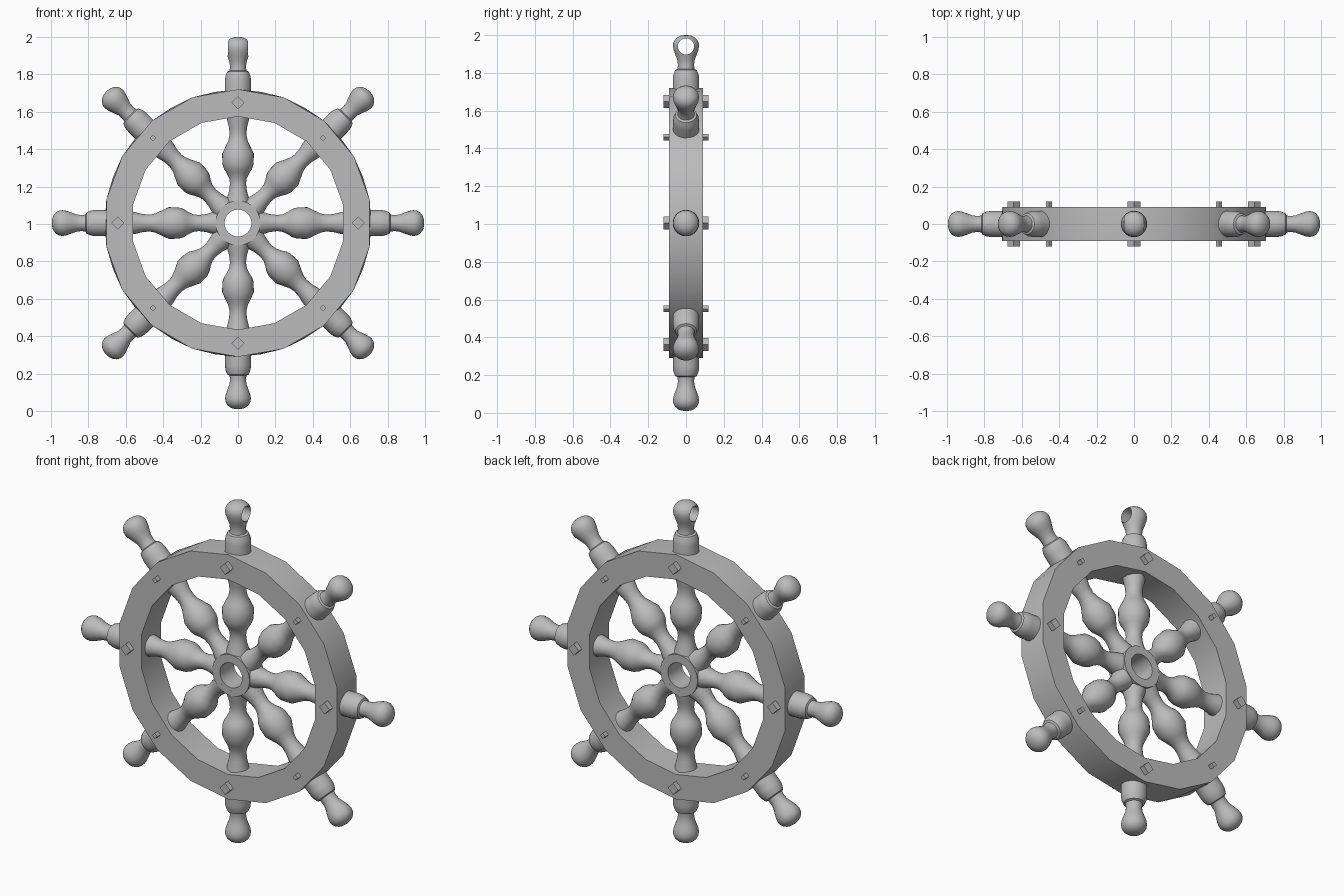
import bpy, bmesh
from math import pi, sin, cos, radians

cube = bpy.data.objects.get("Cube")
if cube:
    bpy.data.objects.remove(cube, do_unlink=True)

CENTRE = 1.005
SPOKES = 8

grey = bpy.data.materials.new("plain grey")
grey.use_nodes = True
grey.diffuse_color = (0.5, 0.5, 0.5, 1)
grey.node_tree.nodes["Principled BSDF"].inputs["Base Color"].default_value = (0.5, 0.5, 0.5, 1)


def finish(bm, name, turn=0.0):
    """Turn a bmesh into an object hung on the wheel axle."""
    bmesh.ops.recalc_face_normals(bm, faces=bm.faces)
    mesh = bpy.data.meshes.new(name)
    bm.to_mesh(mesh)
    bm.free()
    obj = bpy.data.objects.new(name, mesh)
    obj.location = (0, 0, CENTRE)
    obj.rotation_euler = (0, turn, 0)
    mesh.materials.append(grey)
    bpy.context.collection.objects.link(obj)
    return obj


def smooth(obj, angle=30):
    bpy.ops.object.select_all(action='DESELECT')
    obj.select_set(True)
    bpy.context.view_layer.objects.active = obj
    bpy.ops.object.shade_smooth_by_angle(angle=radians(angle))


def bridge(bm, a, b):
    for i in range(len(a)):
        j = (i + 1) % len(a)
        bm.faces.new((a[i], a[j], b[j], b[i]))


def ring(name, loops, n):
    """Closed band from (radius, y, is_round) loops of n points about the y axis."""
    bm = bmesh.new()
    made = []
    for r, y, is_round in loops:
        loop = []
        for i in range(n):
            a = 2 * pi * i / n
            # odd points of a straight-sided loop sit on the chord
            s = r if is_round or i % 2 == 0 else r * cos(2 * pi / n)
            loop.append(bm.verts.new((s * sin(a), y, s * cos(a))))
        made.append(loop)
    for k in range(len(made)):
        bridge(bm, made[k], made[(k + 1) % len(made)])
    return finish(bm, name)


def turned(name, profile, turn, n=28):
    """Lathed rod from (distance along spoke, radius) points."""
    bm = bmesh.new()
    loops = [[bm.verts.new((r * cos(2 * pi * i / n), r * sin(2 * pi * i / n), d))
              for i in range(n)] for d, r in profile]
    for a, b in zip(loops, loops[1:]):
        bridge(bm, a, b)
    bm.faces.new(loops[0])
    bm.faces.new(loops[-1])
    return finish(bm, name, turn)


# Rim: eighteen straight sides on the faces, rounder along the middle
rim = ring("rim", [(0.715, -0.09, False), (0.712, 0, True), (0.715, 0.09, False),
                   (0.57, 0.09, False), (0.57, -0.09, False)], 36)
smooth(rim)

# Hub with an open axle hole
hub = ring("hub", [(0.12, -0.065, True), (0.12, 0.065, True),
                   (0.072, 0.065, True), (0.072, -0.065, True)], 32)
smooth(hub)

# Turned spoke: flared foot, bulge, flare into the rim
spoke = [(0.09, 0.066), (0.13, 0.06), (0.17, 0.048), (0.21, 0.043), (0.24, 0.047),
         (0.27, 0.062), (0.29, 0.075), (0.315, 0.083), (0.37, 0.085),
         (0.41, 0.066), (0.44, 0.052), (0.47, 0.045), (0.51, 0.048),
         (0.55, 0.058), (0.6, 0.064)]
# Collar and grip outside the rim
grip = [(0.6, 0.07), (0.76, 0.07), (0.785, 0.067), (0.81, 0.057), (0.815, 0.045),
        (0.835, 0.043), (0.86, 0.045), (0.89, 0.056), (0.915, 0.065), (0.937, 0.069),
        (0.955, 0.067), (0.972, 0.058), (0.985, 0.043), (0.992, 0.027), (0.995, 0.008)]

for k in range(SPOKES):
    turn = 2 * pi * k / SPOKES
    smooth(turned(f"spoke_{k + 1}", spoke, turn), 35)
    handle = turned(f"handle_{k + 1}", grip, turn)

    if k == 0:
        # The top handle has a round eye bored through it sideways
        bpy.ops.mesh.primitive_cylinder_add(vertices=32, radius=0.043, depth=0.4,
                                            location=(0, 0, CENTRE + 0.935),
                                            rotation=(0, pi / 2, 0))
        drill = bpy.context.object
        drill.hide_render = True
        drill.data.materials.append(grey)
        cut = handle.modifiers.new("eye", 'BOOLEAN')
        cut.operation = 'DIFFERENCE'
        cut.solver = 'EXACT'
        cut.object = drill
        bpy.context.view_layer.objects.active = handle
        bpy.ops.object.modifier_apply(modifier="eye")
        bpy.data.objects.remove(drill, do_unlink=True)
    smooth(handle, 35)

    # Square peg through the rim, always standing on its corner
    size = 0.048 if k % 2 == 0 else 0.024
    bpy.ops.mesh.primitive_cube_add(size=1, rotation=(0, pi / 4, 0),
                                    location=(0.643 * sin(turn), 0,
                                              CENTRE + 0.643 * cos(turn)))
    peg = bpy.context.object
    peg.name = f"peg_{k + 1}"
    peg.scale = (size, 0.24, size)
    peg.data.materials.append(grey)
